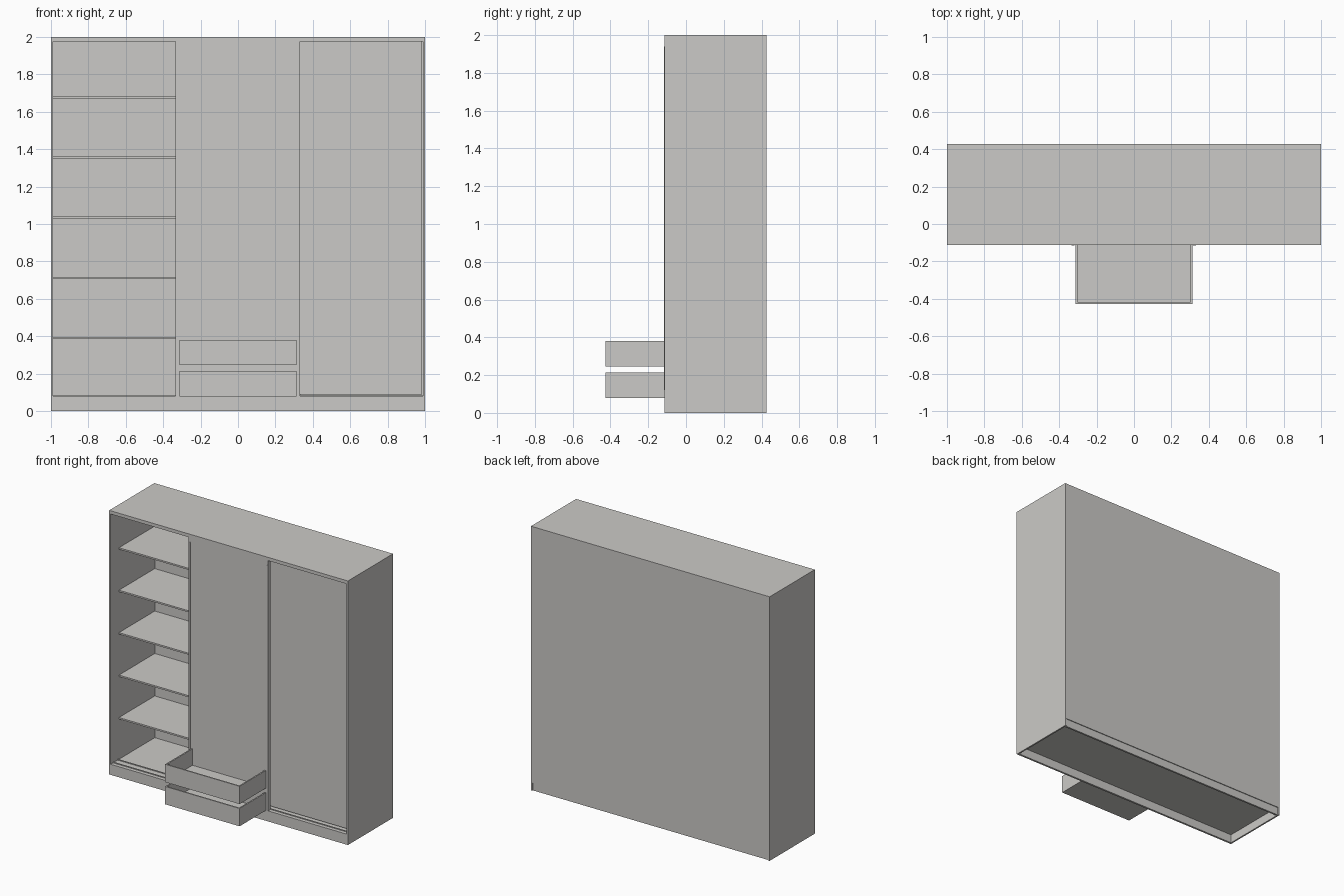
import bpy

if "Cube" in bpy.data.objects:
    bpy.data.objects.remove(bpy.data.objects["Cube"])

mat = bpy.data.materials.new("warm_grey")
mat.diffuse_color = (0.6, 0.59, 0.57, 1)
mat.use_nodes = True
mat.node_tree.nodes["Principled BSDF"].inputs["Base Color"].default_value = mat.diffuse_color


def box(name, x0, x1, y0, y1, z0, z1):
    """Axis-aligned panel given by its limits."""
    v = [(x, y, z) for x in (x0, x1) for y in (y0, y1) for z in (z0, z1)]
    f = [(0, 1, 3, 2), (4, 6, 7, 5), (0, 4, 5, 1), (2, 3, 7, 6), (0, 2, 6, 4), (1, 5, 7, 3)]
    me = bpy.data.meshes.new(name)
    me.from_pydata(v, [], f)
    me.materials.append(mat)
    ob = bpy.data.objects.new(name, me)
    bpy.context.collection.objects.link(ob)
    return ob


F, B = -0.113, 0.427          # carcass front and back

# Carcass
box("left_side", -1, -0.988, F, B, 0, 1.975)
box("right_side", 0.988, 1, F, B, 0, 1.975)
box("top_panel", -1, 1, F, B, 1.975, 2)
box("back_panel", -0.988, 0.988, B - 0.012, B, 0.06, 1.975)
box("floor_panel", -0.988, 0.988, F + 0.015, B - 0.012, 0.065, 0.08)
box("front_plinth", -0.988, 0.988, F, F + 0.015, 0, 0.08)
box("back_plinth", -0.988, 0.988, B - 0.02, B - 0.006, 0, 0.065)

# Dividers between the three compartments
for name, x in (("left_divider", -0.333), ("right_divider", 0.321)):
    box(name, x, x + 0.012, -0.015, B - 0.012, 0.08, 1.975)

# Shelves in the open left compartment
for i in range(5):
    z = 0.384 + i * 0.3215
    box(f"shelf_{i + 1}", -0.988, -0.333, -0.013, B - 0.012, z, z + 0.012)

# Low sliding tracks on the floor
for i, y in enumerate((-0.085, -0.03)):
    box(f"floor_track_{i + 1}", -0.988, 0.988, y, y + 0.006, 0.08, 0.086)

# Sliding doors: centre one in front, right one in the rear track
box("centre_door", -0.334, 0.332, F, F + 0.025, 0.08, 1.975)
box("right_door", 0.3, 0.985, F + 0.06, F + 0.085, 0.088, 1.975)

# Slim vertical handle strips
for name, x0, x1, y in (("centre_handle_left", -0.334, -0.319, F),
                        ("centre_handle_right", 0.316, 0.332, F),
                        ("right_handle", 0.962, 0.985, F + 0.06)):
    box(name, x0, x1, y - 0.003, y + 0.002, 0.12, 1.94)

# Two open drawers pulled out
D, E, X, T = -0.427, -0.09, 0.312, 0.01
for n, z in (("lower", 0.078), ("upper", 0.246)):
    h = z + 0.135
    box(n + "_drawer_front", -X, X, D, D + T, z, h)
    box(n + "_drawer_left", -X, -X + T, D + T, E, z, h)
    box(n + "_drawer_right", X - T, X, D + T, E, z, h)
    box(n + "_drawer_bottom", -X + T, X - T, D + T, E, z, z + 0.01)
